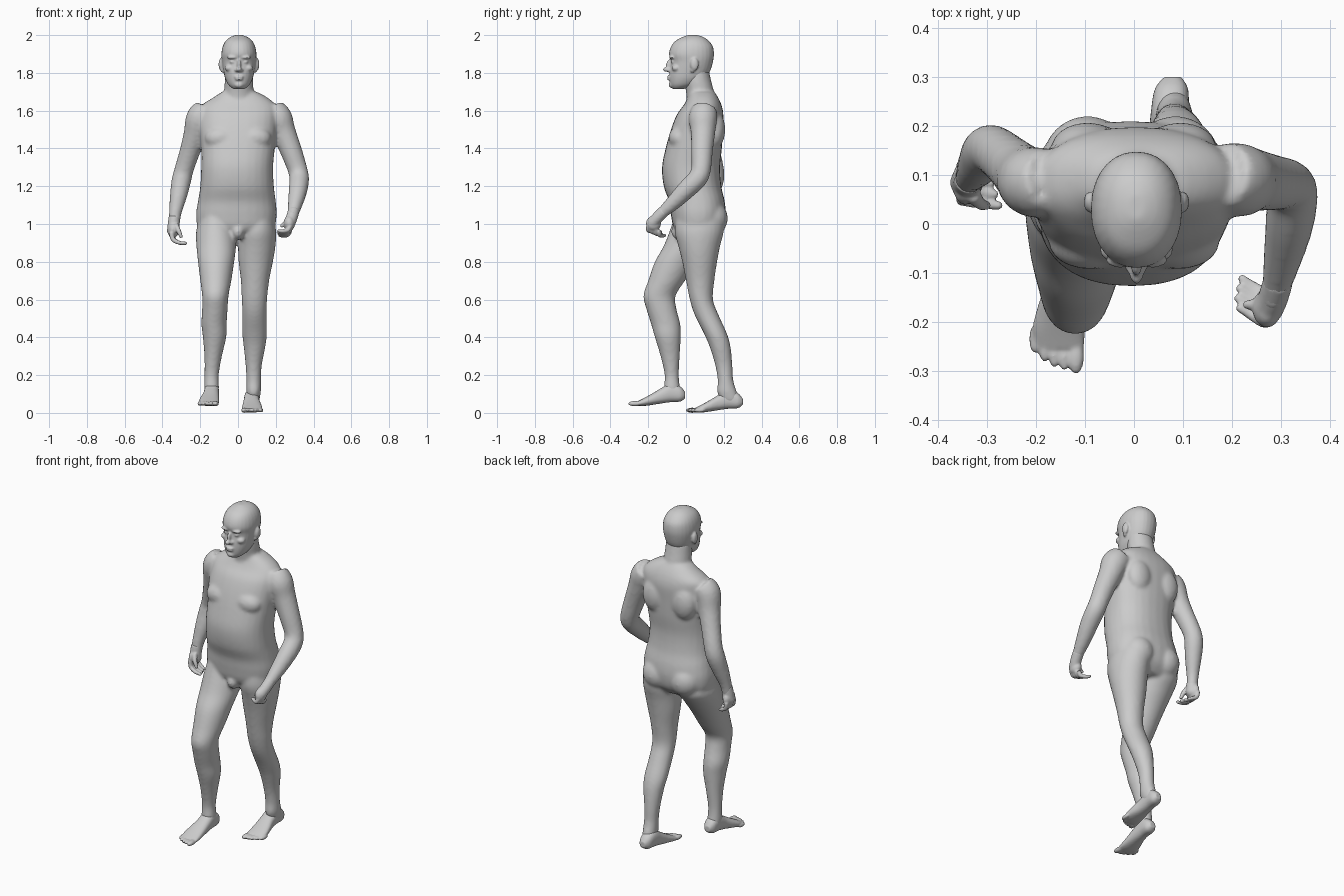
import bpy, bmesh, math
from mathutils import Vector, Matrix


def spline(rows, steps=4):
    """Catmull-Rom interpolation of tuples."""
    out = []
    for i in range(len(rows) - 1):
        p0, p1, p2, p3 = (rows[max(i - 1, 0)], rows[i], rows[i + 1],
                          rows[min(i + 2, len(rows) - 1)])
        for k in range(steps):
            t = k / steps
            out.append([0.5 * (2 * b + (c - a) * t + (2 * a - 5 * b + 4 * c - d) * t * t
                               + (3 * b - a - 3 * c + d) * t ** 3)
                        for a, b, c, d in zip(p0, p1, p2, p3)])
    return out + [list(rows[-1])]


def skin(bm, rings):
    loops = [[bm.verts.new(p) for p in r] for r in rings]
    n = len(loops[0])
    for a, b in zip(loops, loops[1:]):
        for i in range(n):
            bm.faces.new((a[i], a[(i + 1) % n], b[(i + 1) % n], b[i]))
    bm.faces.new(loops[0])
    bm.faces.new(loops[-1])


def slices(bm, rows, along_y=False, power=2.0, n=28):
    """Loft of sections (level, x0, x1, v0, v1) stacked along z or y."""
    rings = []
    for lv, x0, x1, v0, v1 in spline(rows):
        ring = []
        for i in range(n):
            a = 2 * math.pi * i / n
            c, s = math.cos(a), math.sin(a)
            u = (x0 + x1) / 2 + (x1 - x0) / 2 * math.copysign(abs(c) ** (2 / power), c)
            v = (v0 + v1) / 2 + (v1 - v0) / 2 * math.copysign(abs(s) ** (2 / power), s)
            ring.append((u, lv, v) if along_y else (u, v, lv))
        rings.append(ring)
    skin(bm, rings)


def tube(bm, rows, n=16):
    """Round limb through points (x, y, z, radius)."""
    pts = spline(rows)
    rings = []
    for i, p in enumerate(pts):
        a, b = pts[max(i - 1, 0)], pts[min(i + 1, len(pts) - 1)]
        q = (Vector(b[:3]) - Vector(a[:3])).to_track_quat('Z', 'Y')
        rings.append([Vector(p[:3]) + q @ Vector((p[3] * math.cos(2 * math.pi * k / n),
                                                  p[3] * math.sin(2 * math.pi * k / n), 0))
                      for k in range(n)])
    skin(bm, rings)
    ball(bm, pts[-1][:3], [pts[-1][3]] * 3)


def ball(bm, loc, size):
    m = Matrix.Translation(loc) @ Matrix.Diagonal((*size, 1))
    bmesh.ops.create_uvsphere(bm, u_segments=20, v_segments=12, radius=1, matrix=m)


def finish(bm, name, voxel, smooth):
    """Fuse overlapping forms into one smooth skin."""
    bmesh.ops.recalc_face_normals(bm, faces=bm.faces)
    me = bpy.data.meshes.new(name)
    bm.to_mesh(me)
    bm.free()
    ob = bpy.data.objects.new(name, me)
    bpy.context.collection.objects.link(ob)
    bpy.ops.object.select_all(action='DESELECT')
    bpy.context.view_layer.objects.active = ob
    ob.select_set(True)
    r = ob.modifiers.new("fuse", 'REMESH')
    r.mode, r.voxel_size = 'VOXEL', voxel
    s = ob.modifiers.new("soften", 'SMOOTH')
    s.factor, s.iterations = 0.5, smooth
    for m in ("fuse", "soften"):
        bpy.ops.object.modifier_apply(modifier=m)
    bpy.ops.object.shade_smooth()
    return ob


# torso and neck
bm = bmesh.new()
slices(bm, [(.93, -.14, .13, -.02, .15), (.98, -.21, .19, -.065, .195), (1.05, -.222, .205, -.08, .21),
            (1.12, -.212, .2, -.09, .205), (1.2, -.2, .19, -.118, .187), (1.3, -.195, .186, -.127, .18),
            (1.4, -.196, .195, -.108, .19), (1.5, -.206, .205, -.08, .195), (1.58, -.2, .21, -.048, .198),
            (1.63, -.19, .2, -.012, .188), (1.67, -.13, .155, .01, .17), (1.7, -.085, .1, .02, .15)], power=2.3)
slices(bm, [(1.6, -.08, .09, .01, .16), (1.7, -.073, .082, 0, .147), (1.76, -.07, .08, -.01, .133),
            (1.82, -.065, .075, 0, .12)])
for s in (-1, 1):
    ball(bm, (s * .09, -.04, 1.455), (.085, .053, .06))     # chest
    ball(bm, (s * .095, .155, 1.5), (.075, .053, .1))       # shoulder blade
    ball(bm, (s * .09 - .005, .13, 1.03), (.092, .092, .095))  # buttock
ball(bm, (0, -.03, .96), (.035, .05, .045))

# forward leg and trailing leg
slices(bm, [(1.04, -.2, -.04, -.06, .16), (.96, -.222, -.01, -.088, .18), (.88, -.22, -.01, -.12, .12),
            (.8, -.212, -.02, -.165, .06), (.7, -.2, -.035, -.2, -.005), (.62, -.19, -.05, -.226, -.055),
            (.55, -.19, -.055, -.21, -.05), (.47, -.194, -.06, -.185, -.03), (.4, -.186, -.062, -.165, -.028),
            (.3, -.178, -.085, -.135, -.033), (.2, -.178, -.102, -.113, -.038), (.13, -.18, -.1, -.117, -.03),
            (.09, -.172, -.108, -.1, -.02)])
slices(bm, [(1.04, .03, .19, -.05, .2), (.96, 0, .202, -.06, .2), (.88, 0, .198, -.04, .18),
            (.8, .003, .185, -.02, .165), (.7, .015, .165, 0, .15), (.6, .02, .154, .02, .143),
            (.52, .022, .151, .045, .172), (.42, .022, .153, .095, .217), (.35, .03, .145, .125, .236),
            (.25, .04, .126, .155, .246), (.17, .044, .122, .168, .251), (.11, .044, .121, .165, .27),
            (.06, .052, .113, .19, .285)])

# arms
tube(bm, [(-.17, .09, 1.6, .065), (-.203, .085, 1.56, .074), (-.225, .1, 1.48, .063), (-.253, .125, 1.39, .055),
          (-.285, .15, 1.29, .051), (-.3, .148, 1.23, .052), (-.315, .125, 1.15, .046),
          (-.332, .1, 1.06, .034), (-.338, .09, 1.0, .03)])
tube(bm, [(.18, .1, 1.605, .068), (.212, .09, 1.56, .076), (.24, .09, 1.49, .066), (.28, .085, 1.39, .058),
          (.315, .08, 1.29, .053), (.324, .06, 1.24, .053), (.318, 0, 1.18, .05), (.305, -.065, 1.115, .041),
          (.292, -.125, 1.06, .031), (.285, -.15, 1.04, .03)])
finish(bm, "body", .01, 6)

# feet: the left one is the right one mirrored, moved back and straightened
foot = [(-.004, -.155, -.12, .078, .11), (-.03, -.172, -.103, .06, .14), (-.08, -.178, -.1, .057, .16),
        (-.13, -.185, -.1, .05, .132), (-.18, -.2, -.1, .042, .102), (-.22, -.208, -.1, .037, .08),
        (-.255, -.2, -.102, .037, .062)]


def place(x, y, z, left):
    return (-x - .088 + .03 * (1 + y / .3), y + .305, z - .035) if left else (x, y, z)


for left in (False, True):
    bm = bmesh.new()
    slices(bm, foot, along_y=True, power=2.4)
    for i in range(5):
        size = (.017, .036, .014) if i == 0 else (.0115, .03, .0115)
        ball(bm, (-.119 - .02 * i - (.004 if i else 0), -.271 + .0035 * i * (i - 1) * .85, .049), size)
    for v in bm.verts:
        v.co = place(*v.co, left)
    finish(bm, "left_foot" if left else "right_foot", .005, 3)

# right hand
bm = bmesh.new()
tube(bm, [(-.337, .092, 1.04, .03), (-.34, .088, 1.0, .032), (-.342, .085, .965, .034)])
ball(bm, (-.345, .085, .968), (.027, .046, .045))
for i in range(4):
    y = .05 + .023 * i
    tube(bm, [(-.352, y, .955, .013), (-.345, y - .002, .92, .0125), (-.315, y - .008, .902, .011),
              (-.277 - .008 * i, y - .012, .898, .009)], 10)
tube(bm, [(-.33, .06, .995, .016), (-.315, .042, .965, .013), (-.302, .038, .935, .01)], 10)
finish(bm, "right_hand", .005, 3)

# left hand
bm = bmesh.new()
tube(bm, [(.295, -.115, 1.07, .031), (.285, -.15, 1.035, .031), (.274, -.172, 1.01, .032)])
ball(bm, (.272, -.172, 1.003), (.03, .04, .04))
for i in range(4):
    y = -.198 + .02 * i
    z = .99 - .008 * i
    tube(bm, [(.276, y, z, .013), (.264, y - .002, z - .022, .0125), (.24, y + .012, z - .028, .011),
              (.213 + .004 * abs(i - 1), y + .026, z - .026, .009)], 10)
tube(bm, [(.275, -.155, 1.02, .016), (.252, -.165, 1.005, .013), (.232, -.165, .99, .01)], 10)
finish(bm, "left_hand", .005, 3)

# head and face
bm = bmesh.new()
cx = .005
slices(bm, [(1.715, -.025, .035, -.07, -.01), (1.735, -.05, .06, -.083, .05), (1.77, -.068, .078, -.088, .1),
            (1.81, -.077, .087, -.087, .128), (1.86, -.085, .095, -.08, .143), (1.9, -.088, .098, -.09, .148),
            (1.94, -.081, .091, -.079, .142), (1.97, -.065, .075, -.055, .12), (1.99, -.04, .05, -.018, .092),
            (2.0, -.012, .022, .01, .06)], power=2.15)
ball(bm, (cx, -.098, 1.818), (.015, .025, .013))    # nose tip
ball(bm, (cx, -.086, 1.84), (.011, .02, .032))      # nose bridge
ball(bm, (cx, -.072, 1.737), (.026, .02, .018))     # chin
ball(bm, (cx, -.088, 1.779), (.025, .013, .006))    # upper lip
ball(bm, (cx, -.087, 1.767), (.022, .013, .007))    # lower lip
for s in (-1, 1):
    ball(bm, (cx + s * .014, -.088, 1.814), (.009, .012, .009))   # nostril wing
    ball(bm, (cx + s * .034, -.074, 1.882), (.03, .016, .009))    # brow
    ball(bm, (cx + s * .034, -.066, 1.858), (.016, .014, .009))   # eye
    ball(bm, (cx + s * .05, -.052, 1.825), (.025, .024, .018))    # cheek
    ball(bm, (cx + s * .095, .045, 1.845), (.013, .022, .034))    # ear
    ball(bm, (cx + s * .088, .035, 1.815), (.009, .012, .014))    # ear lobe
finish(bm, "head", .0055, 3)
